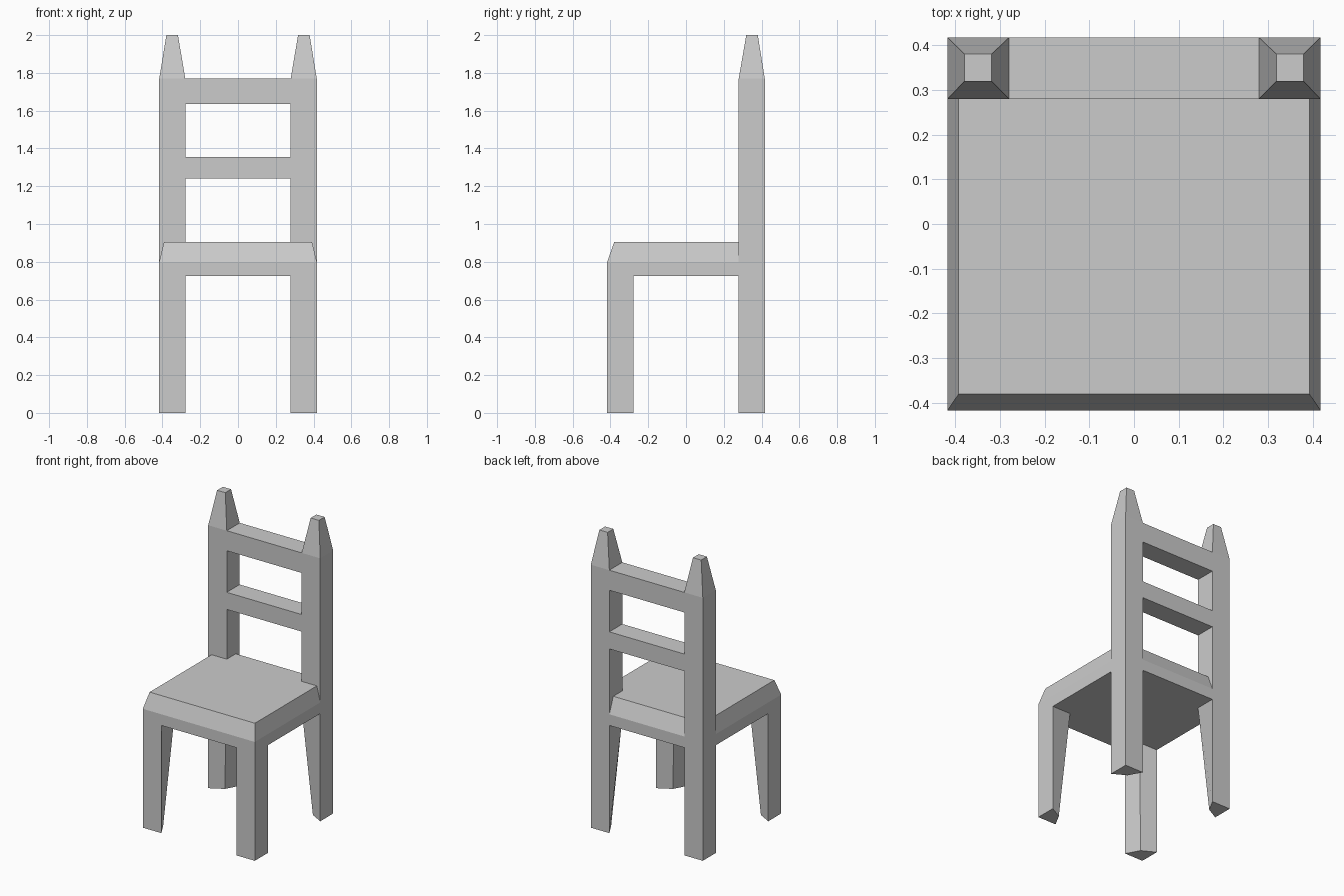
import bpy

if "Cube" in bpy.data.objects:
    bpy.data.objects.remove(bpy.data.objects["Cube"])

OUT, IN = 0.417, 0.279          # outer and inner faces of legs and posts
SEAT_LOW, SEAT_MID, SEAT_TOP = 0.725, 0.80, 0.905


def rect(x0, x1, y0, y1, z):
    return [(x0, y0, z), (x1, y0, z), (x1, y1, z), (x0, y1, z)]


def loft(name, rings):
    """Skin a stack of four-cornered rings, listed bottom to top, and cap both ends."""
    verts = [v for ring in rings for v in ring]
    faces = [(3, 2, 1, 0)]
    for r in range(len(rings) - 1):
        a = 4 * r
        for i in range(4):
            j = (i + 1) % 4
            faces.append((a + i, a + j, a + 4 + j, a + 4 + i))
    n = len(verts)
    faces.append((n - 4, n - 3, n - 2, n - 1))
    mesh = bpy.data.meshes.new(name)
    mesh.from_pydata(verts, [], faces)
    obj = bpy.data.objects.new(name, mesh)
    bpy.context.collection.objects.link(obj)
    return obj


def mirror_x(obj):
    obj.modifiers.new("Mirror", 'MIRROR').use_axis[0] = True
    return obj


# Seat: straight apron with a bevelled cushion top
loft("seat", [rect(-OUT, OUT, -OUT, OUT, SEAT_LOW),
              rect(-OUT, OUT, -OUT, OUT, SEAT_MID),
              rect(-0.392, 0.392, -0.38, 0.375, SEAT_TOP)])

# Legs: the inner corner is pulled outward at the floor
for name, y_in, y_out, y_foot in (("front_legs", -IN, -OUT, -0.328),
                                  ("back_legs", IN, OUT, 0.328)):
    y0, y1 = sorted((y_in, y_out))
    foot = [(0.328, y_foot, z) if (x, y) == (IN, y_in) else (x, y, z)
            for x, y, z in rect(IN, OUT, y0, y1, 0)]
    mirror_x(loft(name, [foot, rect(IN, OUT, y0, y1, SEAT_LOW)]))

# Back posts with tapered finials
mirror_x(loft("back_posts", [rect(IN, OUT, IN, OUT, SEAT_MID),
                             rect(IN, OUT, IN, OUT, 1.77),
                             rect(0.318, 0.379, 0.319, 0.38, 2.0)]))

# Back rails
for name, z0, z1 in (("middle_rail", 1.24, 1.355), ("top_rail", 1.635, 1.77)):
    loft(name, [rect(-IN, IN, IN, OUT, z) for z in (z0, z1)])
